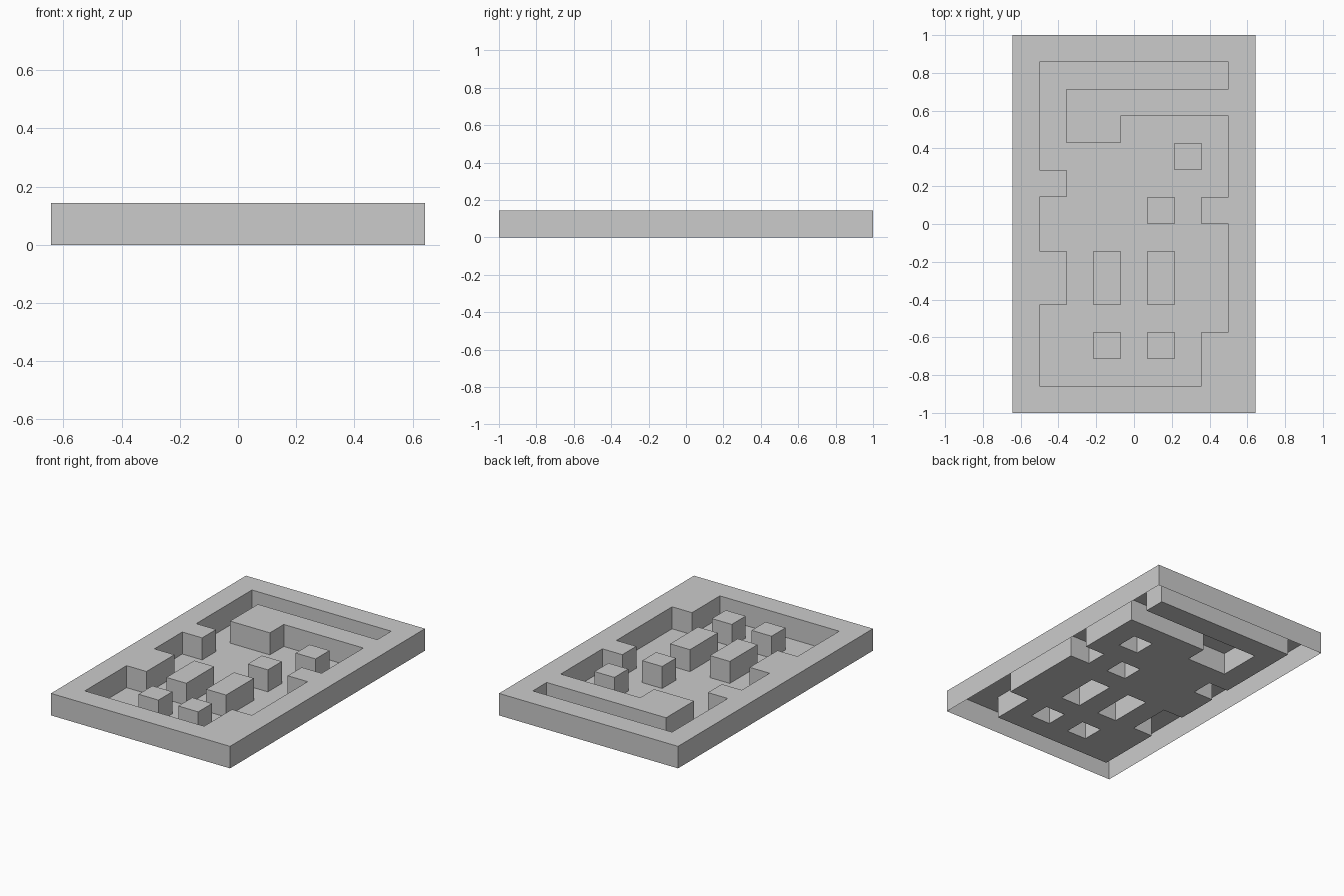
import bpy, bmesh
from mathutils import Matrix

if "Cube" in bpy.data.objects:
    bpy.data.objects.remove(bpy.data.objects["Cube"])

# Plan of the maze seen from above, back row first: '#' raised wall, '.' floor
PLAN = [
    "#########",
    "#.......#",
    "#.#######",
    "#.##....#",
    "#.....#.#",
    "##......#",
    "#....#.##",
    "#.......#",
    "##.#.#..#",
    "##.#.#..#",
    "#.......#",
    "#..#.#.##",
    "#......##",
    "#########",
]
ROWS, COLS = len(PLAN), len(PLAN[0])
CELL = 2 / ROWS

# Flat grid at floor level, one quad per cell
bm = bmesh.new()
bmesh.ops.create_grid(bm, x_segments=COLS, y_segments=ROWS, size=1,
                      matrix=Matrix.Diagonal((COLS * CELL / 2, 1, 1, 1)))


def is_wall(face):
    c = face.calc_center_median()
    return PLAN[int((1 - c.y) / CELL)][int(c.x / CELL + COLS / 2)] == "#"


# Raise the wall cells by one cell, leaving them hollow underneath
walls = [f for f in bm.faces if is_wall(f)]
raised = bmesh.ops.extrude_face_region(bm, geom=walls)["geom"]
bmesh.ops.translate(bm, vec=(0, 0, CELL),
                    verts=[g for g in raised if isinstance(g, bmesh.types.BMVert)])
bmesh.ops.delete(bm, geom=[f for f in walls if f.is_valid], context='FACES')

mesh = bpy.data.meshes.new("maze_level")
bm.to_mesh(mesh)
bm.free()
bpy.context.collection.objects.link(bpy.data.objects.new("maze_level", mesh))
